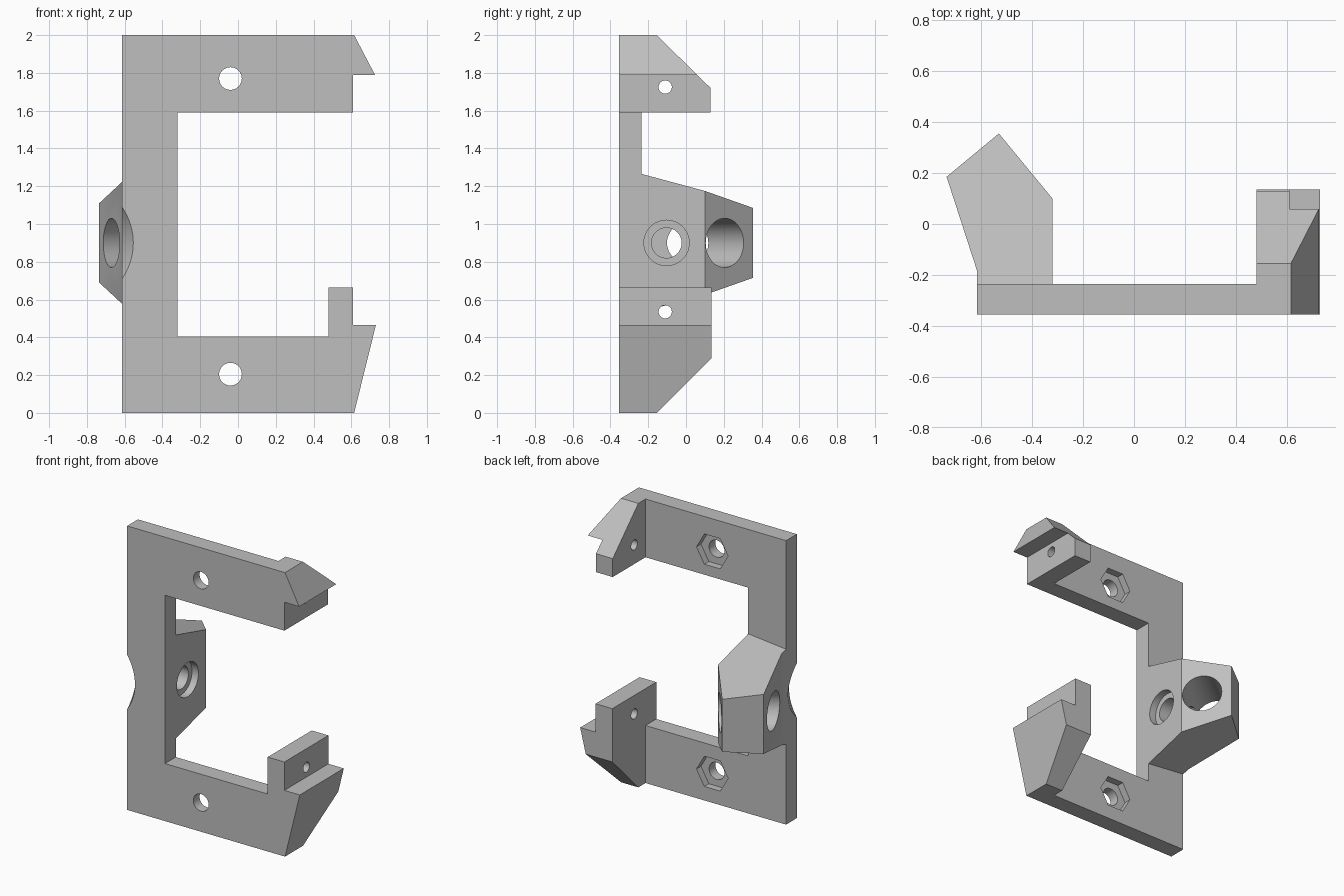
import bpy, bmesh, math
from mathutils import Vector

old = bpy.data.objects.get("Cube")
if old:
    bpy.data.objects.remove(old, do_unlink=True)

grey = bpy.data.materials.new("matte_grey")
grey.use_nodes = True
grey.diffuse_color = (0.52, 0.52, 0.52, 1)
grey.node_tree.nodes["Principled BSDF"].inputs["Base Color"].default_value = (0.52, 0.52, 0.52, 1)


def loft(name, start, end):
    """Closed solid between two matching rings of points."""
    bm = bmesh.new()
    a = [bm.verts.new(p) for p in start]
    b = [bm.verts.new(p) for p in end]
    bm.faces.new(a)
    bm.faces.new(b)
    for i in range(len(a)):
        j = (i + 1) % len(a)
        bm.faces.new((a[i], a[j], b[j], b[i]))
    bmesh.ops.recalc_face_normals(bm, faces=bm.faces)
    mesh = bpy.data.meshes.new(name)
    bm.to_mesh(mesh)
    bm.free()
    mesh.materials.append(grey)
    obj = bpy.data.objects.new(name, mesh)
    bpy.context.collection.objects.link(obj)
    return obj


def extrude_y(name, xz, lo, hi):
    return loft(name, [(x, lo, z) for x, z in xz], [(x, hi, z) for x, z in xz])


def extrude_x(name, yz, lo, hi):
    return loft(name, [(lo, y, z) for y, z in yz], [(hi, y, z) for y, z in yz])


def rod(name, p, q, r, sides=48):
    """Level round or many-sided bar from p to q."""
    p, q = Vector(p), Vector(q)
    up = Vector((0, 0, 1))
    side = up.cross((q - p).normalized())
    angles = [math.tau * i / sides for i in range(sides)]
    ring = [r * (math.cos(t) * side + math.sin(t) * up) for t in angles]
    return loft(name, [p + v for v in ring], [q + v for v in ring])


def combine(target, tool, operation):
    mod = target.modifiers.new("combine", 'BOOLEAN')
    mod.operation = operation
    mod.solver = 'EXACT'
    mod.object = tool
    bpy.context.view_layer.objects.active = target
    bpy.ops.object.modifier_apply(modifier=mod.name)
    bpy.data.objects.remove(tool, do_unlink=True)


FRONT, BACK = -0.355, -0.235
MID = 0.9

# C-shaped plate
body = extrude_y("bracket", [
    (-0.615, 0), (0.55, 0), (0.55, 0.405), (-0.32, 0.405),
    (-0.32, 1.59), (0.55, 1.59), (0.55, 2), (-0.615, 2)], FRONT, BACK)

# Jaws: front outline crossed with side outline
upper = extrude_y("upper_jaw", [
    (0.48, 1.59), (0.61, 1.59), (0.61, 1.79), (0.725, 1.79), (0.615, 2), (0.48, 2)], -0.5, 0.5)
combine(upper, extrude_x("upper_side", [
    (FRONT, 1.59), (0.13, 1.59), (0.13, 1.72), (-0.155, 2), (FRONT, 2)], 0.3, 0.9), 'INTERSECT')
lower = extrude_y("lower_jaw", [
    (0.48, 0), (0.615, 0), (0.73, 0.465), (0.61, 0.465), (0.61, 0.665), (0.48, 0.665)], -0.5, 0.5)
combine(lower, extrude_x("lower_side", [
    (FRONT, 0), (-0.155, 0), (0.135, 0.29), (0.135, 0.665), (FRONT, 0.665)], 0.3, 0.9), 'INTERSECT')

# Angled boss with sloping top and bottom, mirrored about its middle height
plan = [(-0.615, -0.3), (-0.615, -0.185), (-0.735, 0.185),
        (-0.53, 0.355), (-0.32, 0.1), (-0.32, -0.3)]


def half_height(x, y):
    return 0.275 + 0.102 * (x - 0.1 + 0.42) - 0.2687 * (y - 0.1)


boss = loft("boss",
            [(x, y, MID - half_height(x, y)) for x, y in plan],
            [(x, y, MID + half_height(x, y)) for x, y in plan])

for part in (upper, lower, boss):
    combine(body, part, 'UNION')

# Slanted bore through the boss
axis = Vector((0.768, 0.64, 0))
centre = Vector((-0.538, 0.095, MID))
cuts = [rod("bore", centre - axis * 0.5, centre + axis * 0.5, 0.13)]

# Stepped hole from the inner side of the boss
cuts.append(rod("step", (-0.37, -0.103, MID), (-0.2, -0.103, MID), 0.12))
cuts.append(rod("side_hole", (-0.57, -0.103, MID), (-0.2, -0.103, MID), 0.08))

# Curved notch on the outer front edge
lean = Vector((-0.53, 0.85, 0))
edge = Vector((-1.002, FRONT, MID))
cuts.append(rod("notch", edge - lean * 0.3, edge + lean * 0.2, 0.38, 96))

# Screw holes with six-sided nut pockets, and small holes through the jaws
for z in (0.205, 1.77):
    cuts.append(rod("screw_hole", (-0.04, -0.5, z), (-0.04, 0, z), 0.06))
    cuts.append(rod("nut_pocket", (-0.04, BACK - 0.05, z), (-0.04, 0, z), 0.123, 6))
for z in (0.535, 1.725):
    cuts.append(rod("pin_hole", (0.4, -0.11, z), (0.8, -0.11, z), 0.035, 32))

for cut in cuts:
    combine(body, cut, 'DIFFERENCE')

# Smooth bores, sharp edges elsewhere
bpy.ops.object.select_all(action='DESELECT')
body.select_set(True)
bpy.context.view_layer.objects.active = body
bpy.ops.object.shade_smooth_by_angle(angle=math.radians(20))
